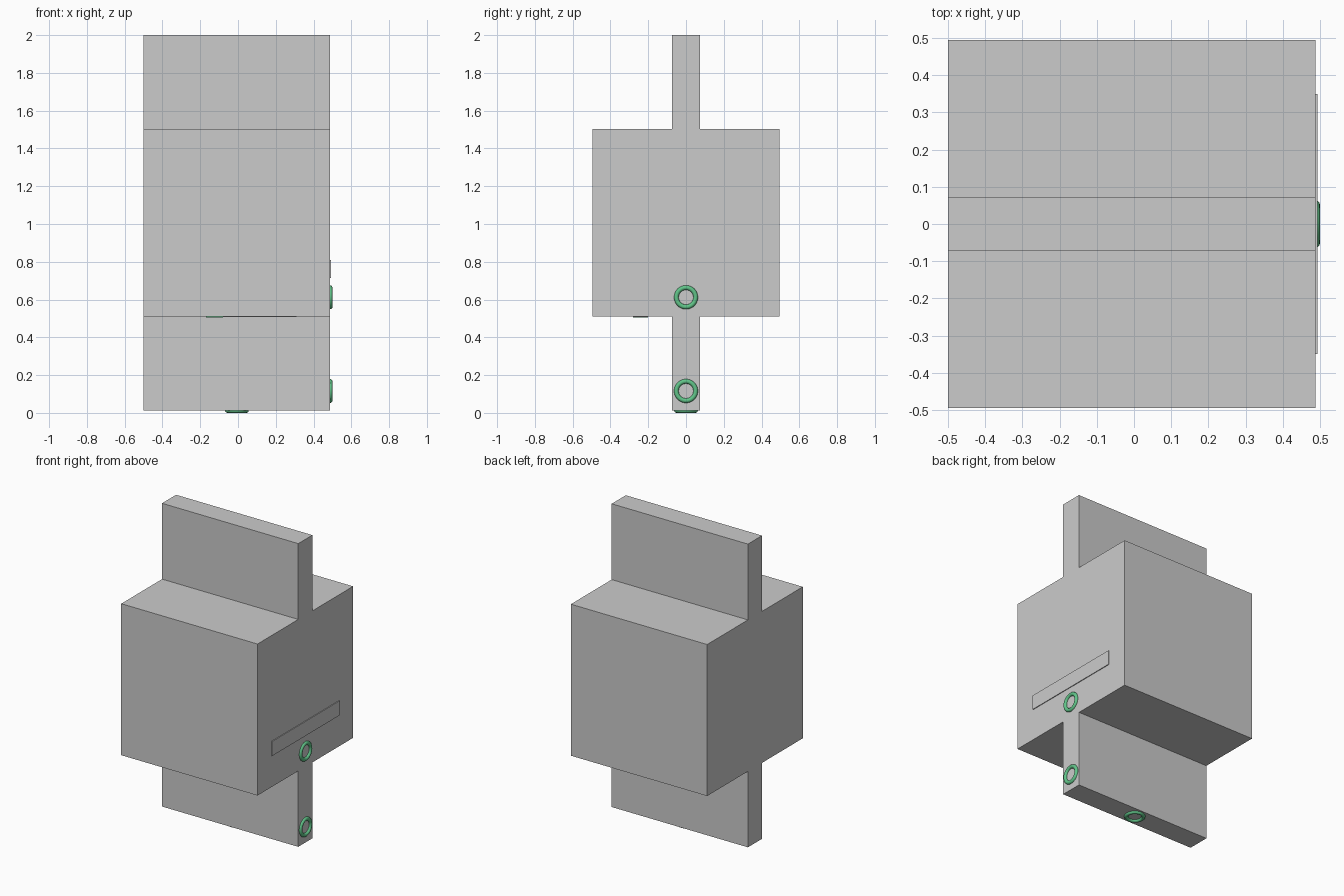
import bpy
from math import pi

if "Cube" in bpy.data.objects:
    bpy.data.objects.remove(bpy.data.objects["Cube"])

green = bpy.data.materials.new("green")
green.diffuse_color = (0.12, 0.55, 0.25, 1)
green.use_nodes = True
green.node_tree.nodes["Principled BSDF"].inputs["Base Color"].default_value = green.diffuse_color

X0, X1 = -0.5, 0.488      # left and right faces
Z0 = 0.0125               # underside of the plates


def box(name, x, y, z, mat=None):
    """Box from its (min, max) range on each axis."""
    bpy.ops.mesh.primitive_cube_add(size=1, location=[sum(r) / 2 for r in (x, y, z)])
    ob = bpy.context.object
    ob.name = name
    ob.scale = [r[1] - r[0] for r in (x, y, z)]
    bpy.ops.object.transform_apply(location=False, rotation=False, scale=True)
    if mat:
        ob.data.materials.append(mat)
    return ob


def ring(name, loc, rot=(0, 0, 0)):
    """Green ring half sunk into a face."""
    bpy.ops.mesh.primitive_torus_add(major_radius=0.051, minor_radius=0.0122,
                                     major_segments=48, minor_segments=12,
                                     location=loc, rotation=rot)
    ob = bpy.context.object
    ob.name = name
    ob.data.materials.append(green)
    bpy.ops.object.shade_smooth()


# Main block and the two thin plates above and below it
box("main_block", (X0, X1), (-0.495, 0.495), (0.51, 1.503))
box("top_plate", (X0, X1), (-0.073, 0.073), (1.503, 2.0))
box("bottom_plate", (X0, X1), (-0.073, 0.073), (Z0, 0.51))

# Raised strip on the right face
box("side_strip", (X1 - 0.01, X1 + 0.005), (-0.35, 0.35), (0.715, 0.81))

# Thin strip with a green end under the block
box("under_strip", (-0.08, 0.31), (-0.28, -0.20), (0.507, 0.515))
box("under_strip_end", (-0.17, -0.08), (-0.28, -0.20), (0.506, 0.515), green)

# Rings on the right face and on the underside
for label, z in (("upper", 0.612), ("lower", 0.116)):
    ring(label + "_side_ring", (X1, 0, z), (0, pi / 2, 0))
ring("bottom_ring", ((X0 + X1) / 2, 0, Z0))
